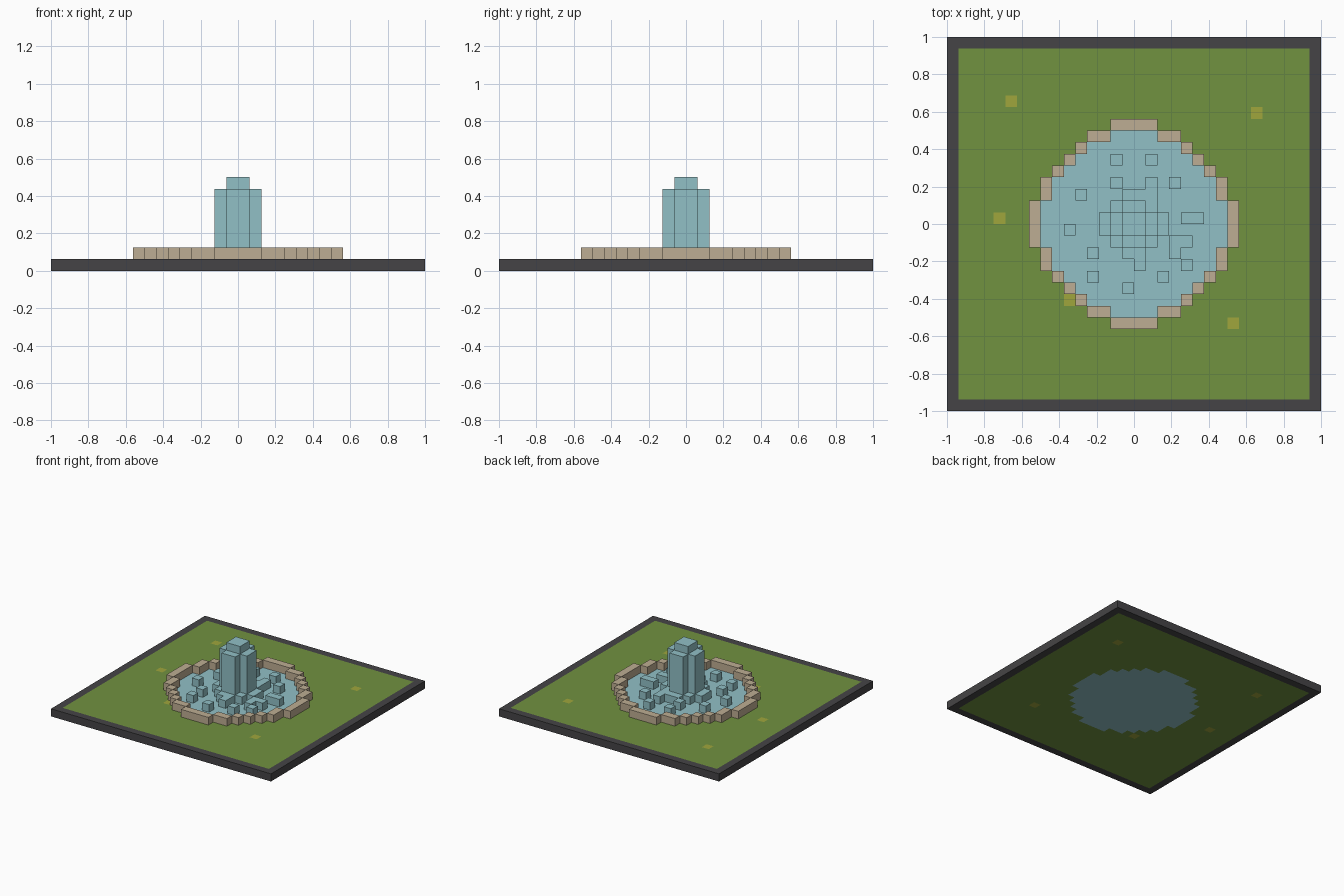
import bpy, bmesh
from mathutils import Vector

if "Cube" in bpy.data.objects:
    bpy.data.objects.remove(bpy.data.objects["Cube"])

U = 0.0625  # edge of one block


def mat(name, r, g, b):
    lin = [((c / 255 + 0.055) / 1.055) ** 2.4 for c in (r, g, b)]
    m = bpy.data.materials.new(name)
    m.diffuse_color = (*lin, 1)
    m.use_nodes = True
    m.node_tree.nodes["Principled BSDF"].inputs["Base Color"].default_value = m.diffuse_color
    return m


EDGE = mat("dark_edge", 69, 68, 70)
GRASS = mat("grass_green", 113, 146, 64)
WATER = mat("water_blue", 145, 192, 198)
STONE = mat("sand_stone", 190, 174, 147)
FLOWER = mat("flower_yellow", 160, 166, 60)

AXES = [Vector(v) for v in ((1, 0, 0), (-1, 0, 0), (0, 1, 0), (0, -1, 0), (0, 0, 1), (0, 0, -1))]


def blocks(name, cells, mats, rule=lambda c, n: 0):
    """Closed skin round a set of unit blocks; rule picks the material per face."""
    bm = bmesh.new()
    for c in sorted(cells):
        mid = Vector(c) + Vector((0.5, 0.5, 0.5))
        for n in AXES:
            if tuple(int(a + b) for a, b in zip(c, n)) in cells:
                continue
            u = Vector((n.y, n.z, n.x))
            v = n.cross(u)
            pts = [mid + 0.5 * (n + a * u + b * v) for a, b in ((-1, -1), (1, -1), (1, 1), (-1, 1))]
            f = bm.faces.new([bm.verts.new(p * U) for p in pts])
            f.material_index = rule(c, n)
    bmesh.ops.remove_doubles(bm, verts=bm.verts, dist=1e-4)
    me = bpy.data.meshes.new(name)
    bm.to_mesh(me)
    bm.free()
    for m in mats:
        me.materials.append(m)
    ob = bpy.data.objects.new(name, me)
    bpy.context.collection.objects.link(ob)
    return ob


def fold(i):
    """Distance index from the centre line: -1 and 0 both give 0."""
    return i if i >= 0 else -1 - i


# Half widths of the pond by row, outside and inside the rim
OUTER = [9, 9, 8, 8, 7, 6, 5, 4, 2]
INNER = [8, 8, 7, 7, 6, 5, 4, 2, 0]


def inside(i, j, widths):
    return fold(j) < len(widths) and fold(i) < widths[fold(j)]


# Ground slab: dark border, lawn, flowers and pond in both faces
flowers = {(-11, 10), (10, 9), (-12, 0), (-6, -7), (8, -9)}


def ground_rule(c, n):
    i, j, _ = c
    if n.z == 0 or max(fold(i), fold(j)) == 15:
        return 0
    if inside(i, j, INNER):
        return 2
    return 3 if (i, j) in flowers else 1


R = range(-16, 16)
blocks("ground", {(i, j, 0) for i in R for j in R}, [EDGE, GRASS, WATER, FLOWER], ground_rule)

# Stone rim
blocks("pond_rim", {(i, j, 1) for i in R for j in R
                    if inside(i, j, OUTER) and not inside(i, j, INNER)}, [STONE])

# Water jet: cross-shaped column with a smaller cap
jet = {(i, j, k) for i in range(-2, 2) for j in range(-2, 2) for k in range(1, 7)
       if fold(i) + fold(j) < 2}
jet |= {(i, j, 7) for i in (-1, 0) for j in (-1, 0)}
blocks("water_jet", jet, [WATER])

# Splash blocks: ring at the foot of the jet and scattered drops
splash = {(i, j, 1) for i in range(-3, 3) for j in range(-3, 3)
          if 2 <= fold(i) + fold(j) <= 2}
drops = [(-2, 5), (1, 5), (-2, 3), (3, 3), (-5, 2), (-6, -1), (-4, -3), (-4, -5),
         (-1, -6), (2, -5), (4, -4), (4, 0), (5, 0), (1, 2), (1, 3), (0, -4),
         (3, -2), (3, -3), (4, -2)]
splash |= {(i, j, 1) for i, j in drops}
blocks("splash_blocks", splash - jet, [WATER])
